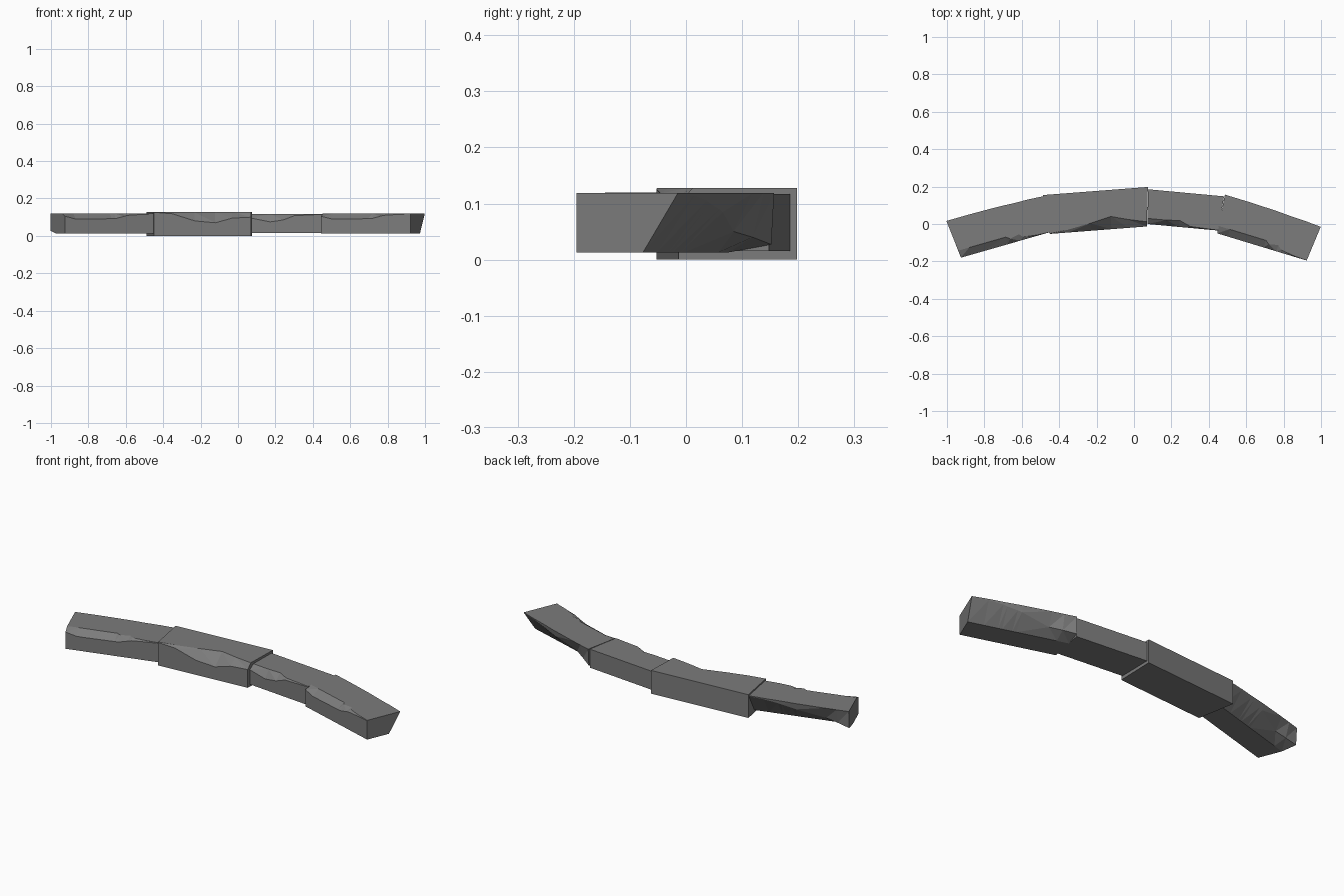
import bpy
import bmesh
from math import radians
from mathutils import Matrix, Vector

if "Cube" in bpy.data.objects:
    bpy.data.objects.remove(bpy.data.objects["Cube"], do_unlink=True)

stone = bpy.data.materials.new("stone grey")
stone.use_nodes = True
color = (0.2, 0.2, 0.2, 1)
stone.diffuse_color = color
stone.node_tree.nodes["Principled BSDF"].inputs["Base Color"].default_value = color


def stone_block(name, origin, angle, low, high, foot_depth, stations):
    """Loft a hewn block along its length.
    Station: length, chip height, chip depth, back bulge depth and height, top depth."""
    bm = bmesh.new()
    length = stations[-1][0]
    rings = []
    for u, chip_z, chip, mid, mid_z, depth in stations:
        section = [(0, low), (0, chip_z), (chip, high), (depth, high),
                   (mid, mid_z), (foot_depth, low)]
        ring = []
        for v, z in section:
            # ends splay slightly toward the back
            x = length / 2 + (u - length / 2) * (1 + 0.4 * v)
            ring.append(bm.verts.new((x, v, z)))
        rings.append(ring)
    for a, b in zip(rings, rings[1:]):
        for i in range(len(a)):
            j = (i + 1) % len(a)
            bm.faces.new((a[i], b[i], b[j], a[j]))
    bm.faces.new(rings[0])
    bm.faces.new(rings[-1][::-1])
    bmesh.ops.remove_doubles(bm, verts=bm.verts, dist=0.0005)
    bmesh.ops.triangulate(bm, faces=[f for f in bm.faces if len(f.verts) == 4])
    bmesh.ops.recalc_face_normals(bm, faces=bm.faces)
    bm.transform(Matrix.Translation(Vector(origin)) @ Matrix.Rotation(radians(angle), 4, "Z"))
    mesh = bpy.data.meshes.new(name)
    bm.to_mesh(mesh)
    bm.free()
    mesh.materials.append(stone)
    block = bpy.data.objects.new(name, mesh)
    bpy.context.collection.objects.link(block)
    return block


# End stones: long chipped front edge, undercut back
end_profile = [
    (0, 0.105, 0.04, 0.205, 0.027, 0.21),
    (0.06, 0.09, 0.04, 0.19, 0.04, 0.21),
    (0.12, 0.09, 0.04, 0.175, 0.05, 0.21),
    (0.26, 0.092, 0.04, 0.2, 0.085, 0.207),
    (0.28, 0.092, 0.025, 0.2, 0.09, 0.206),
    (0.33, 0.105, 0.035, 0.2, 0.1, 0.203),
    (0.35, 0.11, 0.015, 0.2, 0.105, 0.202),
    (0.42, 0.114, 0.005, 0.199, 0.114, 0.2),
    (0.5, 0.117, 0, 0.194, 0.117, 0.194),
]
stone_block("right_end_stone", (-0.925, -0.18, 0), 16, 0.013, 0.12, 0.128, end_profile)
stone_block("left_end_stone", (0.445, -0.05, 0), -16.9, 0.013, 0.119, 0.128, end_profile)

# Large middle stone: broad chip in the front edge
stone_block("large_middle_stone", (-0.45, -0.053, 0), 4.4, 0, 0.128, 0.21, [
    (0, 0.126, 0.002, 0.21, 0.06, 0.21),
    (0.1, 0.118, 0.015, 0.21, 0.06, 0.21),
    (0.22, 0.08, 0.04, 0.21, 0.06, 0.21),
    (0.33, 0.07, 0.068, 0.21, 0.06, 0.21),
    (0.42, 0.095, 0.045, 0.21, 0.06, 0.21),
    (0.52, 0.1, 0.025, 0.21, 0.06, 0.21),
])

# Small middle stone
stone_block("small_middle_stone", (0.072, 0, 0), -5.3, 0.015, 0.117, 0.185, [
    (0, 0.095, 0.03, 0.185, 0.06, 0.185),
    (0.1, 0.075, 0.03, 0.185, 0.06, 0.185),
    (0.17, 0.085, 0.035, 0.185, 0.06, 0.185),
    (0.23, 0.108, 0.008, 0.185, 0.06, 0.185),
    (0.38, 0.115, 0.002, 0.185, 0.06, 0.185),
])
